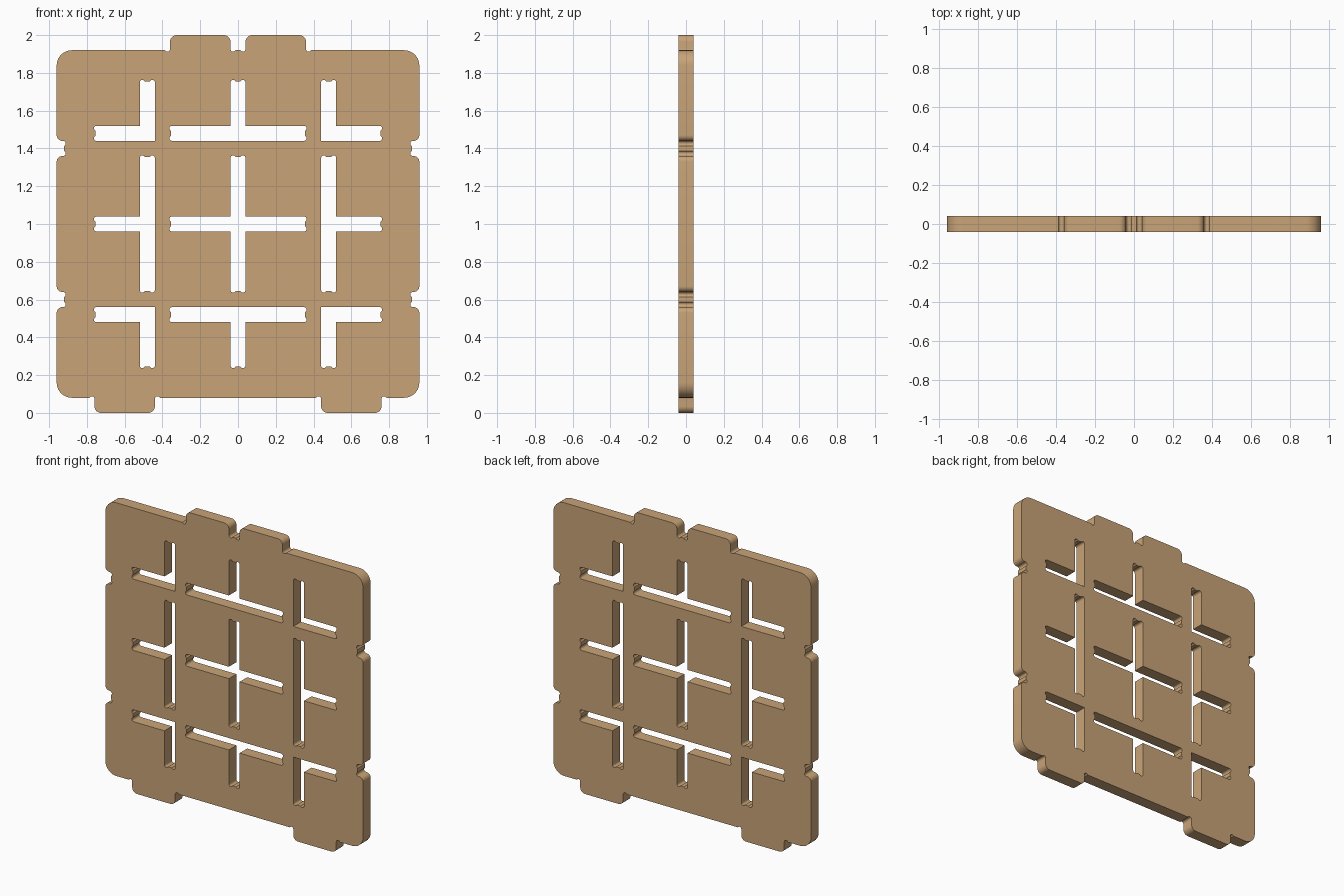
import bpy, bmesh, math
from mathutils import Vector

if "Cube" in bpy.data.objects:
    bpy.data.objects.remove(bpy.data.objects["Cube"])

HALF = 0.04          # half the board thickness
R, OFF = 0.014, 0.006  # relief radius at inner corners, and its set-back


def trace(corners):
    """Corners (x, z, kind): number = fillet radius, 'a'/'b' = cutter relief
    at the first/second corner of a slot end, 0 = sharp."""
    out, n = [], len(corners)
    pts = [Vector(c[:2]) for c in corners]
    stop = math.pi - math.asin(OFF / R)
    for i, (x, z, kind) in enumerate(corners):
        p = pts[i]
        u = (p - pts[i - 1]).normalized()
        v = (pts[(i + 1) % n] - p).normalized()
        if kind == 'a':
            c = p + R * v - OFF * u
            out += [c + R * (u * math.sin(t) - v * math.cos(t))
                    for t in (stop * k / 8 for k in range(9))]
        elif kind == 'b':
            c = p - R * u + OFF * v
            out += [c + R * (u * math.cos(t) - v * math.sin(t))
                    for t in (stop * k / 8 for k in range(8, -1, -1))]
        elif kind:
            c = p + kind * (v - u)
            out += [c + kind * (u * math.sin(t) - v * math.cos(t))
                    for t in (math.pi / 2 * k / 8 for k in range(9))]
        else:
            out.append(p)
    return out


SWAP = {'a': 'b', 'b': 'a'}


def mirror_x(c):
    return [(-x, z, SWAP.get(k, k)) for x, z, k in reversed(c)]


def mirror_z(c):
    return [(x, 2 - z, SWAP.get(k, k)) for x, z, k in reversed(c)]


# outer edge, right half from top to bottom: tab, side notches, tab
half = [(.04, 1.92, 'b'), (.04, 2, .035), (.36, 2, .035), (.36, 1.92, 'a'),
        (.96, 1.92, .08)]
for z in (1.4, 0.6):
    half += [(.96, z + .04, .03), (.92, z + .04, 'a'),
             (.92, z - .04, 'b'), (.96, z - .04, .03)]
half += [(.96, .08, .08), (.76, .08, 'b'), (.76, 0, .035),
         (.44, 0, .035), (.44, .08, 'a')]
loops = [half + mirror_x(half)]

# corner slots (L), top and bottom centre slots (T)
ell = [(.44, 1.44, 0), (.755, 1.44, 'a'), (.755, 1.52, 'b'),
       (.52, 1.52, 0), (.52, 1.755, 'a'), (.44, 1.755, 'b')]
tee = [(.355, 1.44, 'a'), (.355, 1.52, 'b'), (.04, 1.52, 0), (.04, 1.755, 'a')]
tee += mirror_x(tee)
# middle side slots (sideways T) and the centre cross
side = [(.44, .645, 'a'), (.52, .645, 'b'), (.52, .96, 0), (.755, .96, 'a')]
side += mirror_z(side)
cross = [(.04, .645, 'b'), (.04, .96, 0), (.355, .96, 'a')]
cross += mirror_z(cross)
cross += mirror_x(cross)
loops += [ell, mirror_x(ell), mirror_z(ell), mirror_z(mirror_x(ell)),
          tee, mirror_z(tee), side, mirror_x(side), cross]

# fill the flat outline with its holes, then give it thickness
bm = bmesh.new()
edges = []
for loop in loops:
    vs = [bm.verts.new((p.x, -HALF, p.y)) for p in trace(loop)]
    edges += [bm.edges.new((vs[i - 1], vs[i])) for i in range(len(vs))]
bmesh.ops.triangle_fill(bm, use_beauty=True, use_dissolve=False, edges=edges)
ext = bmesh.ops.extrude_face_region(bm, geom=bm.faces[:], use_keep_orig=True)
moved = [g for g in ext['geom'] if isinstance(g, bmesh.types.BMVert)]
bmesh.ops.translate(bm, vec=(0, 2 * HALF, 0), verts=moved)
bmesh.ops.recalc_face_normals(bm, faces=bm.faces[:])
mesh = bpy.data.meshes.new("slotted_panel")
bm.to_mesh(mesh)
bm.free()

panel = bpy.data.objects.new("slotted_panel", mesh)
bpy.context.collection.objects.link(panel)
wood = bpy.data.materials.new("light wood")
wood.diffuse_color = (0.584, 0.371, 0.188, 1)
wood.use_nodes = True
wood.node_tree.nodes["Principled BSDF"].inputs["Base Color"].default_value = wood.diffuse_color
mesh.materials.append(wood)
bpy.context.view_layer.objects.active = panel
panel.select_set(True)
bpy.ops.object.shade_smooth_by_angle(angle=math.radians(30))
